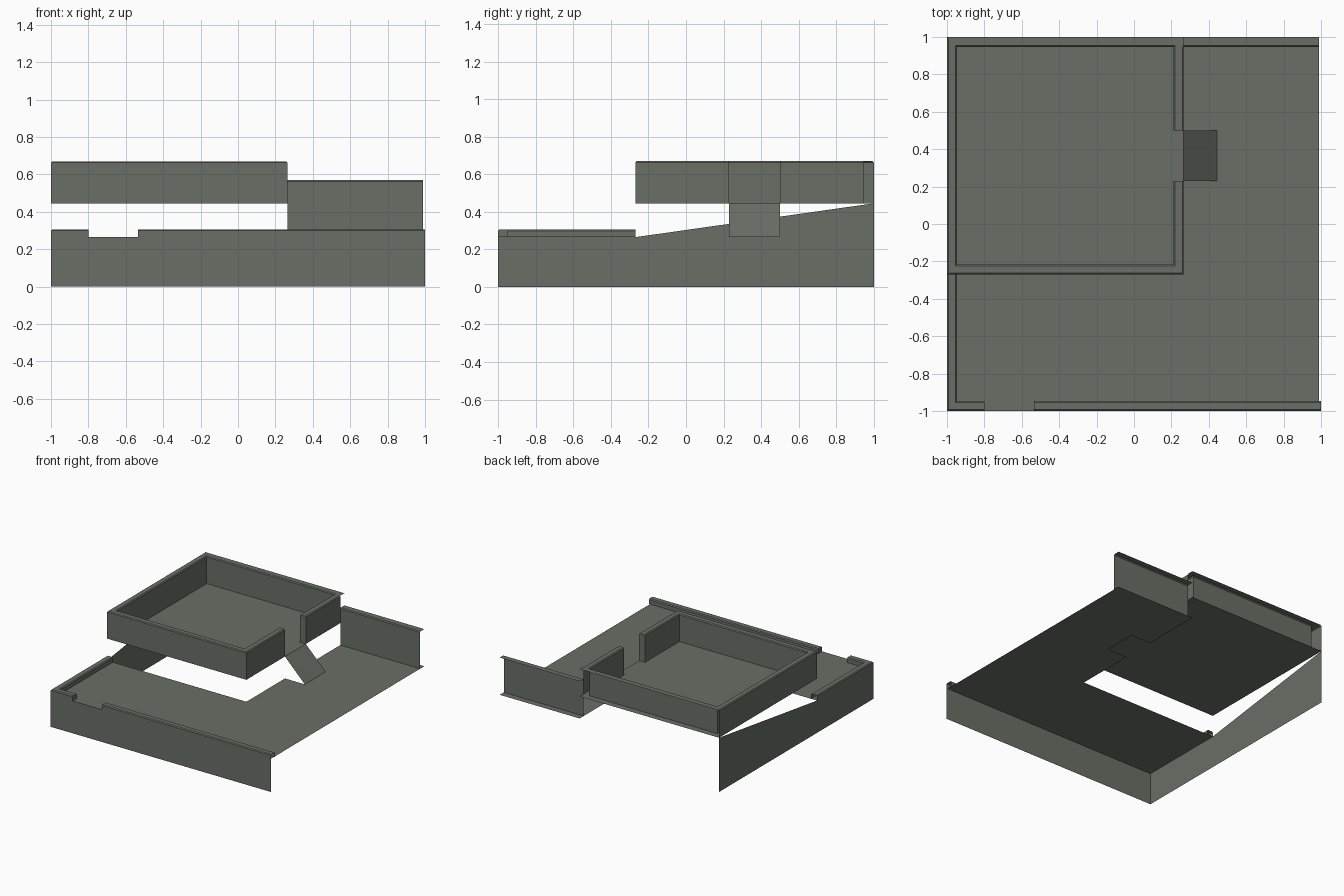
import bpy, bmesh
from mathutils import Vector

if "Cube" in bpy.data.objects:
    bpy.data.objects.remove(bpy.data.objects["Cube"])

FLOOR, DECK = 0.265, 0.445      # heights of the two levels
T, B = 0.053, 0.007             # kerb thickness, chamfer

mat = bpy.data.materials.new("grey_green")
mat.diffuse_color = (0.138, 0.160, 0.133, 1)
mat.use_nodes = True
mat.node_tree.nodes["Principled BSDF"].inputs["Base Color"].default_value = mat.diffuse_color


def finish(name, bm):
    bmesh.ops.dissolve_degenerate(bm, dist=1e-5, edges=bm.edges[:])
    me = bpy.data.meshes.new(name)
    bm.to_mesh(me)
    bm.free()
    me.materials.append(mat)
    ob = bpy.data.objects.new(name, me)
    bpy.context.collection.objects.link(ob)
    return ob


def sheet(name, pts):
    """One flat polygon."""
    bm = bmesh.new()
    bm.faces.new([bm.verts.new(p) for p in pts])
    return finish(name, bm)


def wall(name, path, z0, z1, open_segments=(), cap_start=False, cap_end=False):
    """Sweep a chamfered wall section along a mitred path, thickness to the left.
    Open segments have no outer skin, only the overhanging top."""
    section = [(0, z0), (0, z1 - B), (B, z1), (T - B, z1), (T, z1 - B), (T, z0)]
    flat = [(0, z1), (0, z1)]
    pts = [Vector(p) for p in path]
    norms = []
    for a, b in zip(pts, pts[1:]):
        d = (b - a).normalized()
        norms.append(Vector((-d.y, d.x)))
    bm = bmesh.new()

    def ring(i, prof):
        n = norms[max(i - 1, 0)]
        m = norms[min(i, len(norms) - 1)]
        off = n if n.dot(m) > 0.5 else n + m
        return [bm.verts.new((pts[i].x + off.x * o, pts[i].y + off.y * o, z))
                for o, z in prof]

    for s in range(len(norms)):
        prof = [(0, z1)] + section[3:] if s in open_segments else section
        r0, r1 = ring(s, prof), ring(s + 1, prof)
        for j in range(len(prof) - 1):
            bm.faces.new((r0[j], r1[j], r1[j + 1], r0[j + 1]))
        if cap_start and s == 0:
            bm.faces.new(r0)
        if cap_end and s == len(norms) - 1:
            bm.faces.new(r1[::-1])
    return finish(name, bm)


# Lower floor, cut out beneath the deck and the ramp
sheet("lower_floor", [(x, y, FLOOR) for x, y in (
    (-1, -1), (0.99, -1), (0.99, 1), (0.265, 1), (0.265, 0.5), (0.445, 0.5),
    (0.445, 0.23), (0.265, 0.23), (0.265, -0.27), (-1, -0.27))])

# Skirts down to the ground, the left one rising to the deck
sheet("front_skirt", [(-1, -1, 0), (1, -1, 0), (1, -1, FLOOR), (-1, -1, FLOOR)])
sheet("left_skirt", [(-1, y, z) for y, z in (
    (-1, 0), (-1, FLOOR), (-0.27, FLOOR), (1, DECK), (1, 0))])

# Low kerb with an entrance gap at the front
wall("left_kerb", [(-1, -0.27), (-1, -1), (-0.8, -1)], FLOOR, 0.306, cap_end=True)
wall("front_kerb", [(-0.535, -1), (1, -1)], FLOOR, 0.306, cap_start=True)

# Back wall, open behind
wall("back_wall", [(0.99, 1), (0.265, 1)], FLOOR, 0.57, open_segments=(0,))

# Raised deck, its parapet with a gap, and the ramp
sheet("upper_deck", [(x, y, DECK) for x, y in (
    (-1, -0.27), (0.265, -0.27), (0.265, 1), (-1, 1))])
wall("deck_parapet",
     [(0.265, 0.5), (0.265, 1 - T), (0.265, 1), (-1, 1), (-1, -0.27),
      (0.265, -0.27), (0.265, 0.23)],
     DECK, 0.67, open_segments=(1, 2), cap_start=True, cap_end=True)
sheet("ramp", [(0.265, 0.23, DECK), (0.445, 0.23, FLOOR),
               (0.445, 0.5, FLOOR), (0.265, 0.5, DECK)])
